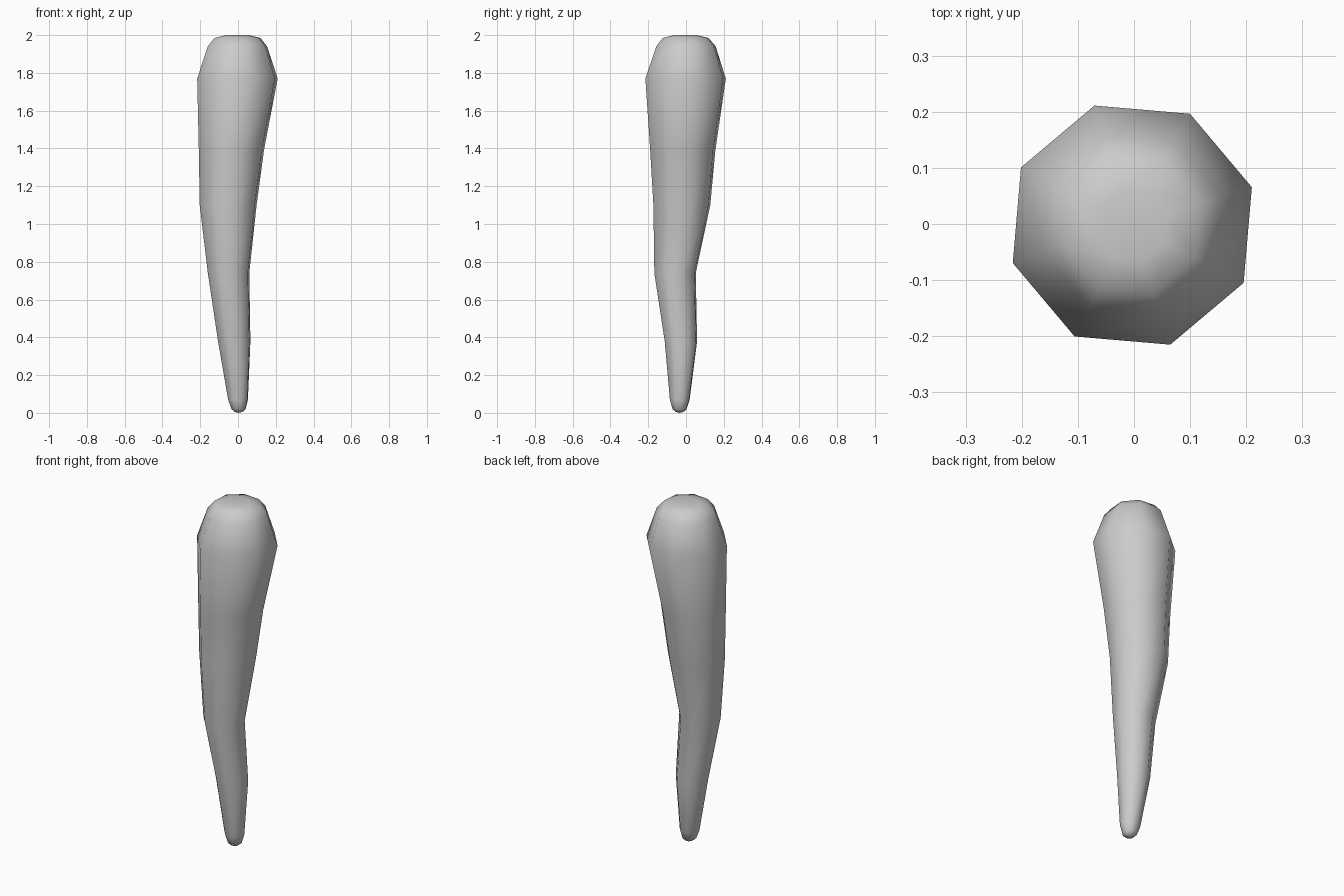
import bpy, bmesh
from math import cos, sin, radians

cube = bpy.data.objects.get("Cube")
if cube:
    bpy.data.objects.remove(cube, do_unlink=True)

SIDES = 8
TURN = radians(17.6)

# Cross-sections from tip to crown: height, centre x, centre y, radius
RINGS = [
    (0.005, 0.003, -0.034, 0.022),
    (0.02, 0.003, -0.034, 0.039),
    (0.07, 0.0, -0.033, 0.055),
    (0.38, -0.02, -0.027, 0.09),
    (0.74, -0.05, -0.058, 0.115),
    (1.10, -0.052, -0.022, 0.158),
    (1.39, -0.035, -0.017, 0.181),
    (1.77, -0.003, -0.002, 0.2235),
    (1.94, -0.003, 0.0, 0.165),
    (1.985, -0.003, -0.002, 0.127),
    (2.0, -0.003, -0.002, 0.064),
]

grey = bpy.data.materials.new("plain grey")
grey.use_nodes = True
colour = (0.6, 0.6, 0.6, 1)
grey.diffuse_color = colour
grey.node_tree.nodes["Principled BSDF"].inputs["Base Color"].default_value = colour

# Bent, tapering body lofted through the cross-sections
bm = bmesh.new()
loops = []
for z, cx, cy, r in RINGS:
    angles = [TURN + radians(360 / SIDES * i) for i in range(SIDES)]
    loops.append([bm.verts.new((cx + r * cos(a), cy + r * sin(a), z)) for a in angles])
for low, high in zip(loops, loops[1:]):
    for i in range(SIDES):
        j = (i + 1) % SIDES
        bm.faces.new((low[i], low[j], high[j], high[i]))

# Close the tip and the slightly dimpled crown with fans
for loop, z in ((loops[0], 0.0), (loops[-1], 1.995)):
    centre = sum((v.co.xy for v in loop), loop[0].co.xy * 0) / SIDES
    hub = bm.verts.new((centre.x, centre.y, z))
    for i in range(SIDES):
        bm.faces.new((loop[i], loop[(i + 1) % SIDES], hub))
bmesh.ops.recalc_face_normals(bm, faces=bm.faces)
for face in bm.faces:
    face.smooth = True

mesh = bpy.data.meshes.new("tapered_root")
bm.to_mesh(mesh)
bm.free()
mesh.materials.append(grey)
root = bpy.data.objects.new("tapered_root", mesh)
bpy.context.collection.objects.link(root)
